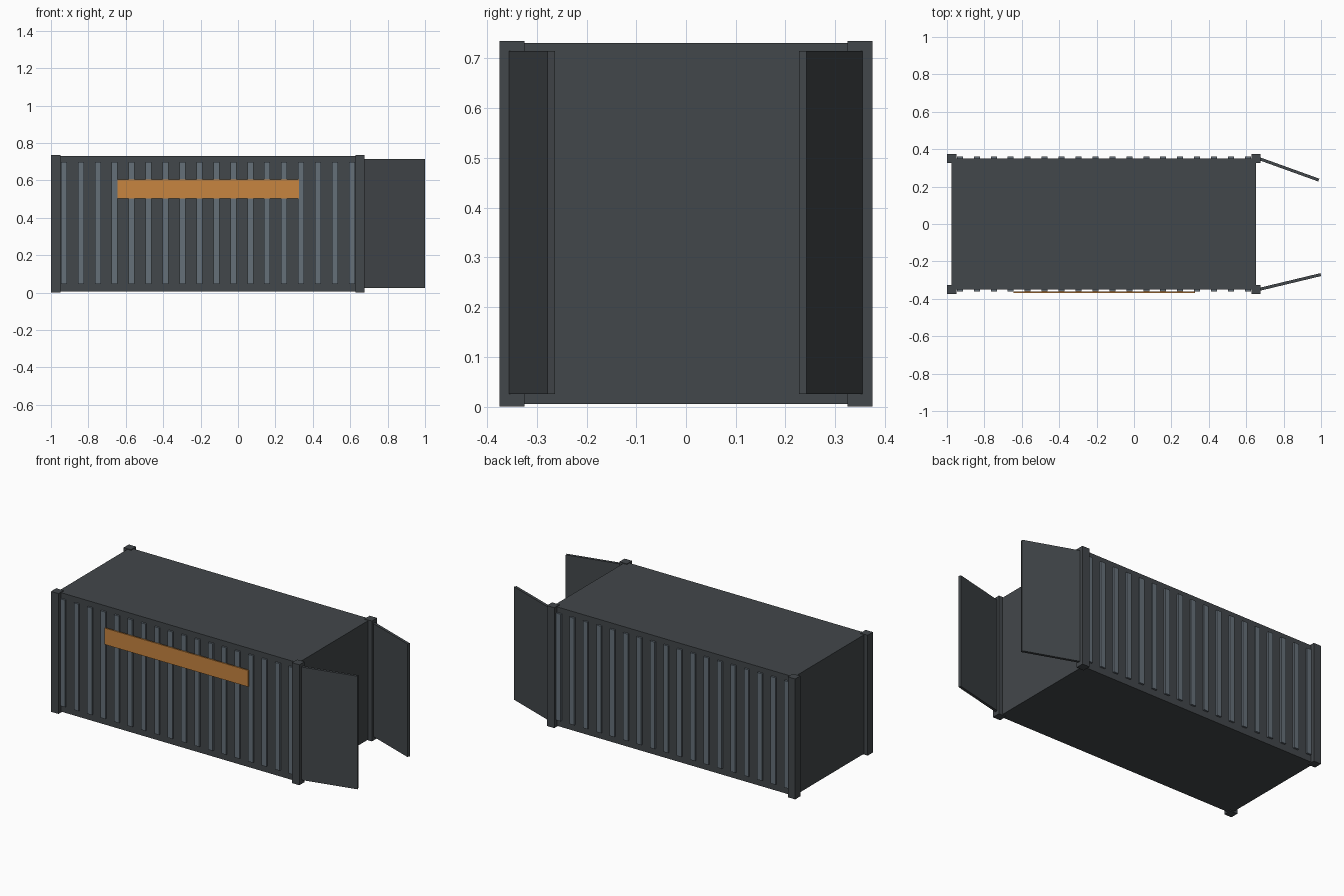
import bpy
from math import radians, cos, sin
from mathutils import Matrix, Vector

cube = bpy.data.objects.get("Cube")
if cube:
    bpy.data.objects.remove(cube, do_unlink=True)


def make_material(name, rgb):
    mat = bpy.data.materials.new(name)
    mat.use_nodes = True
    color = (*rgb, 1.0)
    mat.diffuse_color = color
    mat.node_tree.nodes["Principled BSDF"].inputs["Base Color"].default_value = color
    return mat


steel = make_material("dark steel", (0.055, 0.063, 0.069))
rib_paint = make_material("blue grey steel", (0.13, 0.16, 0.19))
orange = make_material("orange paint", (0.57, 0.234, 0.051))


def box(name, low, high, mat):
    """Box between two opposite corners."""
    low, high = Vector(low), Vector(high)
    bpy.ops.mesh.primitive_cube_add(size=1, location=(low + high) / 2)
    obj = bpy.context.object
    obj.name = name
    obj.data.transform(Matrix.Diagonal((*(high - low), 1)))
    obj.data.materials.append(mat)
    return obj


REAR, DOOR_END, HALF = -0.975, 0.652, 0.35

# Closed container body
box("container_body", (REAR, -HALF, 0.005), (DOOR_END, HALF, 0.731), steel)

# Corner posts
for end, x in (("rear", REAR), ("door", DOOR_END)):
    for side, y in (("right", -HALF), ("left", HALF)):
        box(f"{end}_post_{side}", (x - 0.025, y - 0.025, 0),
            (x + 0.025, y + 0.025, 0.735), steel)

# Side wall ribs, repeated along each long wall
for side, s in (("front", -1), ("back", 1)):
    y0, y1 = sorted((s * (HALF - 0.01), s * 0.361))
    rib = box(f"{side}_wall_ribs", (-0.947, y0, 0.045), (-0.915, y1, 0.698), rib_paint)
    array = rib.modifiers.new("repeat", 'ARRAY')
    array.count = 18
    array.use_relative_offset = False
    array.use_constant_offset = True
    array.constant_offset_displace = (0.0906, 0, 0)

# Painted sign plate on the front wall
box("sign_plate", (-0.643, -0.368, 0.504), (0.326, -0.36, 0.604), orange)

# Open doors, swung about their hinges
for name, y, angle in (("front_door", -HALF, 13.5), ("back_door", HALF, -19.8)):
    door = box(name, (0, -0.008, 0.025), (0.34, 0.008, 0.715), steel)
    door.data.transform(Matrix.Translation((0.17, 0, 0)))
    door.location.x, door.location.y = 0.668, y
    door.rotation_euler.z = radians(angle)
